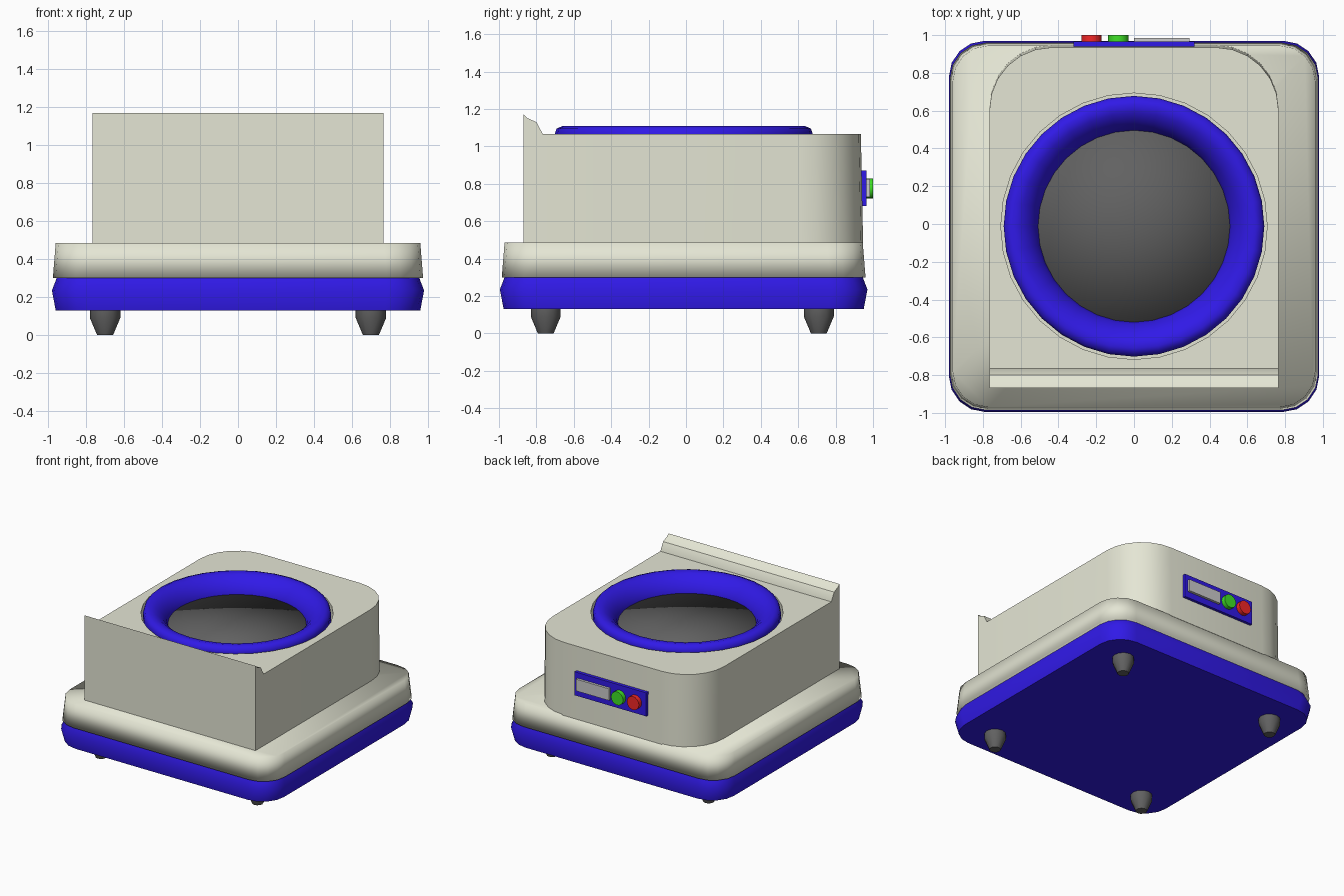
import bpy, bmesh, math

if "Cube" in bpy.data.objects:
    bpy.data.objects.remove(bpy.data.objects["Cube"])

def material(name, r, g, b):
    m = bpy.data.materials.new(name)
    m.diffuse_color = (r, g, b, 1)
    m.use_nodes = True
    m.node_tree.nodes["Principled BSDF"].inputs["Base Color"].default_value = m.diffuse_color
    return m

CREAM = material("cream", 0.78, 0.79, 0.66)
BLUE = material("blue", 0.03, 0.01, 0.8)
DARK = material("dark_grey", 0.12, 0.12, 0.12)
RED = material("red", 0.9, 0.02, 0.02)
GREEN = material("green", 0.05, 0.75, 0.02)

def outline(w, y0, y1, rf, rb, seg):
    """Plan outline with separate front and back corner radii."""
    pts = []
    for sx, y, sy, r, start in ((1, y0, 1, rf, -90), (1, y1, -1, rb, 0),
                                (-1, y1, -1, rb, 90), (-1, y0, 1, rf, 180)):
        if r == 0:
            pts.append((sx * w, y))
            continue
        for i in range(seg + 1):
            a = math.radians(start + 90 * i / seg)
            pts.append((sx * (w - r) + r * math.cos(a), y + sy * r + r * math.sin(a)))
    return pts

def loft(name, rings, mat=None, angle=35, caps=True):
    """Skin a stack of equal-length point rings."""
    bm = bmesh.new()
    vs = [[bm.verts.new(p) for p in ring] for ring in rings]
    n = len(rings[0])
    for a, b in zip(vs, vs[1:]):
        for i in range(n):
            bm.faces.new((a[i], a[(i + 1) % n], b[(i + 1) % n], b[i]))
    if caps:
        bm.faces.new(vs[0][::-1])
        bm.faces.new(vs[-1])
    bmesh.ops.recalc_face_normals(bm, faces=bm.faces)
    me = bpy.data.meshes.new(name)
    bm.to_mesh(me)
    bm.free()
    ob = bpy.data.objects.new(name, me)
    bpy.context.collection.objects.link(ob)
    if mat:
        me.materials.append(mat)
    smooth(ob, angle)
    return ob

def smooth(ob, angle):
    bpy.ops.object.select_all(action='DESELECT')
    ob.select_set(True)
    bpy.context.view_layer.objects.active = ob
    if angle >= 180:
        bpy.ops.object.shade_smooth()
    elif angle:
        bpy.ops.object.shade_smooth_by_angle(angle=math.radians(angle))

def at(pts, z):
    return [(x, y, z) for x, y in pts]

def lathe(name, profile, x, y, seg, mat, angle=35, caps=True):
    """Revolve (radius, z) points round a vertical axis."""
    ring = [(math.cos(2 * math.pi * i / seg), math.sin(2 * math.pi * i / seg)) for i in range(seg)]
    return loft(name, [[(x + r * c, y + r * s, z) for c, s in ring] for r, z in profile],
                mat, angle, caps)

def box(name, x0, x1, y0, y1, z0, z1, mat=None):
    ring = [(x0, y0), (x1, y0), (x1, y1), (x0, y1)]
    return loft(name, [at(ring, z0), at(ring, z1)], mat, 0)

# Base: blue lower pan and cream upper tray
loft("base_pan", [at(outline(0.98 - d, -0.995 + d, 0.97 - d, 0.19, 0.19, 4), z)
                  for d, z in ((0.02, 0.13), (0, 0.235), (0.025, 0.30))], BLUE, 50)
loft("base_tray", [at(outline(0.98 - d, -0.99 + d, 0.965 - d, 0.19, 0.19, 4), z)
                   for d, z in ((0.005, 0.30), (0.02, 0.485))], CREAM, 180)

# Main housing with rounded back corners and a round well in the top
body = loft("housing", [at(outline(0.765, -0.765, yb, 0, 0.33, 6), z)
                        for yb, z in ((0.947, 0.48), (0.935, 1.065))], CREAM)
CY = -0.012
cutter = lathe("well_cutter", [(0.705, 0.94), (0.705, 1.3)], 0, CY, 32, None)
mod = body.modifiers.new("well", 'BOOLEAN')
mod.operation = 'DIFFERENCE'
mod.solver = 'EXACT'
mod.object = cutter
bpy.context.view_layer.objects.active = body
bpy.ops.object.modifier_apply(modifier=mod.name)
bpy.data.objects.remove(cutter)
smooth(body, 35)

# Front panel rising to a lip
side = [(-0.868, 0.48), (-0.765, 0.48), (-0.765, 1.065), (-0.80, 1.13), (-0.85, 1.152), (-0.868, 1.17)]
loft("front_panel", [[(x, y, z) for y, z in side] for x in (-0.765, 0.765)], CREAM)

# Funnel ring and the dark plate inside it
lathe("funnel_ring", [(0.685, 0.94), (0.69, 1.065), (0.68, 1.095), (0.645, 1.11), (0.60, 1.10),
                      (0.555, 1.065), (0.52, 1.02), (0.505, 0.97), (0.505, 0.94)],
      0, CY, 32, BLUE, 60, caps=False)
bpy.ops.mesh.primitive_cylinder_add(vertices=32, radius=0.51, depth=0.04, end_fill_type='TRIFAN',
                                    location=(0, CY, 0.96))
plate = bpy.context.object
plate.name = "plate"
plate.data.materials.append(DARK)
smooth(plate, 180)

# Tapered feet
for x in (-0.70, 0.70):
    for y in (-0.75, 0.71):
        lathe("foot", [(0.042, 0), (0.08, 0.09), (0.08, 0.135)], x, y, 12, DARK, 50)

# Back control panel with display and two buttons
box("control_panel", -0.32, 0.32, 0.93, 0.965, 0.68, 0.87, BLUE)
box("display", 0.0, 0.295, 0.95, 0.985, 0.73, 0.825)
for name, x, mat in (("red_button", -0.225, RED), ("green_button", -0.083, GREEN)):
    ring = [(0.054 * math.cos(2 * math.pi * i / 16), 0.054 * math.sin(2 * math.pi * i / 16))
            for i in range(16)]
    loft(name, [[(x + u, y, 0.775 + v) for u, v in ring] for y in (0.95, 1.0)], mat)
